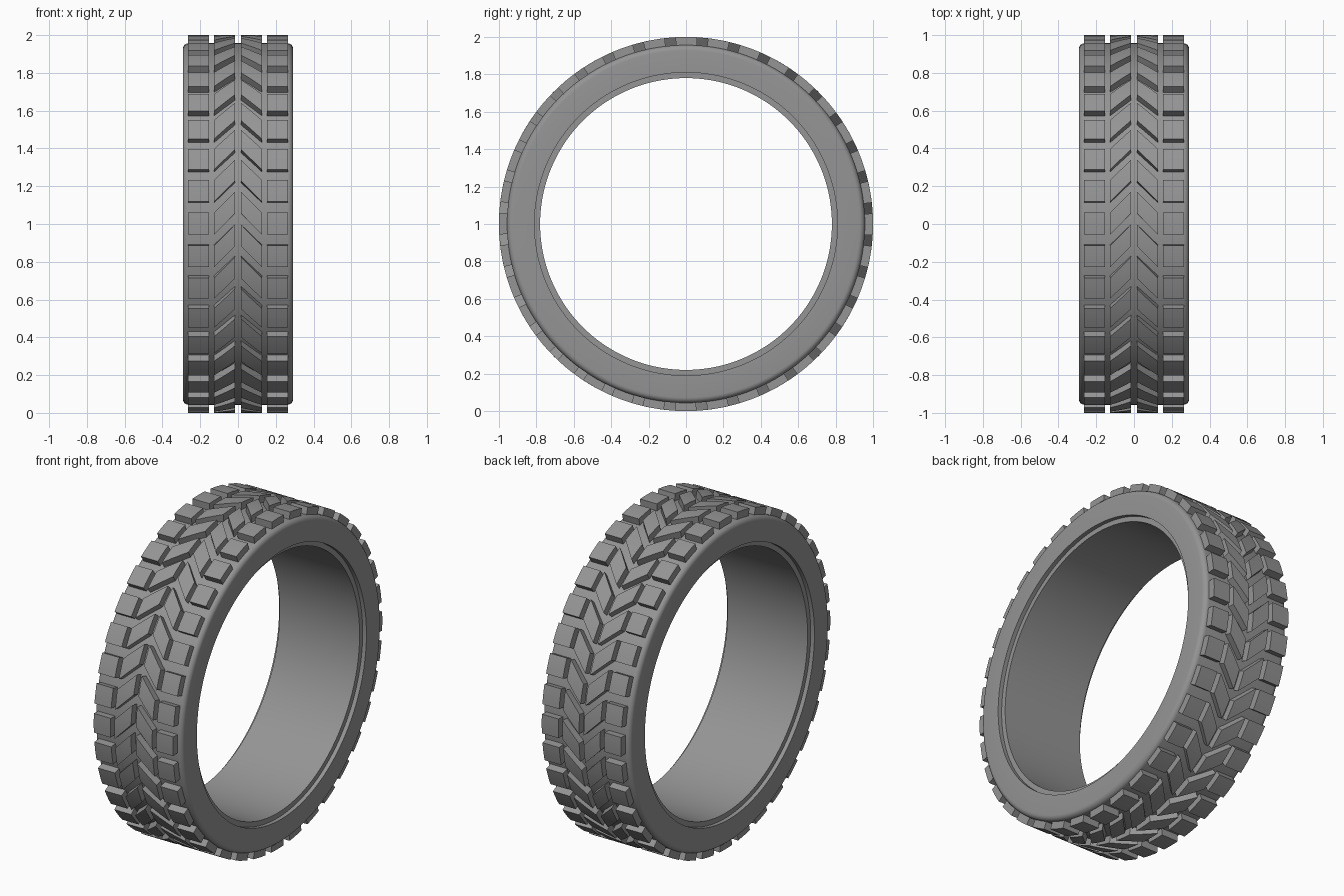
import bpy, bmesh, math

if "Cube" in bpy.data.objects:
    bpy.data.objects.remove(bpy.data.objects["Cube"])

TAU = math.tau
R_OUT, R_BASE, R_RIM, R_IN = 1.0, 0.957, 0.81, 0.78
HALF_W = 0.292
BLOCKS = 36

rubber = bpy.data.materials.new("grey rubber")
rubber.diffuse_color = (0.3, 0.3, 0.3, 1)
rubber.use_nodes = True
rubber.node_tree.nodes["Principled BSDF"].inputs["Base Color"].default_value = rubber.diffuse_color


def polar(x, r, a):
    """Point on the wheel: angle 0 is the front, growing upward; axle along x."""
    return (x, -r * math.cos(a), 1 + r * math.sin(a))


def finish(name, bm):
    bmesh.ops.recalc_face_normals(bm, faces=bm.faces)
    mesh = bpy.data.meshes.new(name)
    bm.to_mesh(mesh)
    bm.free()
    mesh.materials.append(rubber)
    obj = bpy.data.objects.new(name, mesh)
    bpy.context.collection.objects.link(obj)
    bpy.ops.object.select_all(action='DESELECT')
    obj.select_set(True)
    bpy.context.view_layer.objects.active = obj
    bpy.ops.object.shade_smooth_by_angle(angle=math.radians(30))
    return obj


def tyre_body(segments=144):
    # Half profile (x, radius): stepped rim seat, flat sidewall, rounded shoulder
    f = 0.03
    half = [(HALF_W - 0.025, R_IN), (HALF_W - 0.025, R_RIM), (HALF_W, R_RIM)]
    for i in range(6):
        a = i / 5 * math.pi / 2
        half.append((HALF_W - f + f * math.cos(a), R_BASE - f + f * math.sin(a)))
    profile = half + [(-x, r) for x, r in reversed(half)]
    bm = bmesh.new()
    rings = [[bm.verts.new(polar(x, r, TAU * s / segments)) for x, r in profile]
             for s in range(segments)]
    n = len(profile)
    for s in range(segments):
        a, b = rings[s], rings[(s + 1) % segments]
        for i in range(n):
            j = (i + 1) % n
            bm.faces.new((a[i], a[j], b[j], b[i]))
    return finish("tyre_body", bm)


def tread_row(name, x0, x1, skew0, skew1, nx=3, na=4):
    """A ring of curved blocks; the skews shift each end around the wheel."""
    lo, hi = -0.056, 0.06
    bm = bmesh.new()
    for k in range(BLOCKS):
        grid = {}
        for layer, r in enumerate((R_BASE - 0.015, R_OUT)):
            for i in range(nx + 1):
                t = i / nx
                for j in range(na + 1):
                    a = (TAU * k / BLOCKS + lo + (hi - lo) * j / na
                         + skew0 + (skew1 - skew0) * t)
                    grid[layer, i, j] = bm.verts.new(polar(x0 + (x1 - x0) * t, r, a))
        # Top and bottom
        for layer in (0, 1):
            for i in range(nx):
                for j in range(na):
                    bm.faces.new([grid[layer, i + u, j + v]
                                  for u, v in ((0, 0), (1, 0), (1, 1), (0, 1))])
        # Side walls
        for i in range(nx):
            for j in (0, na):
                bm.faces.new((grid[0, i, j], grid[0, i + 1, j],
                              grid[1, i + 1, j], grid[1, i, j]))
        for j in range(na):
            for i in (0, nx):
                bm.faces.new((grid[0, i, j], grid[0, i, j + 1],
                              grid[1, i, j + 1], grid[1, i, j]))
    return finish(name, bm)


tyre_body()
for side, sx in (("right", 1), ("left", -1)):
    tread_row(side + "_shoulder_blocks", sx * 0.153, sx * 0.265, 0, 0)
    tread_row(side + "_chevron_blocks", sx * 0.016, sx * 0.126, 0.112, 0)
